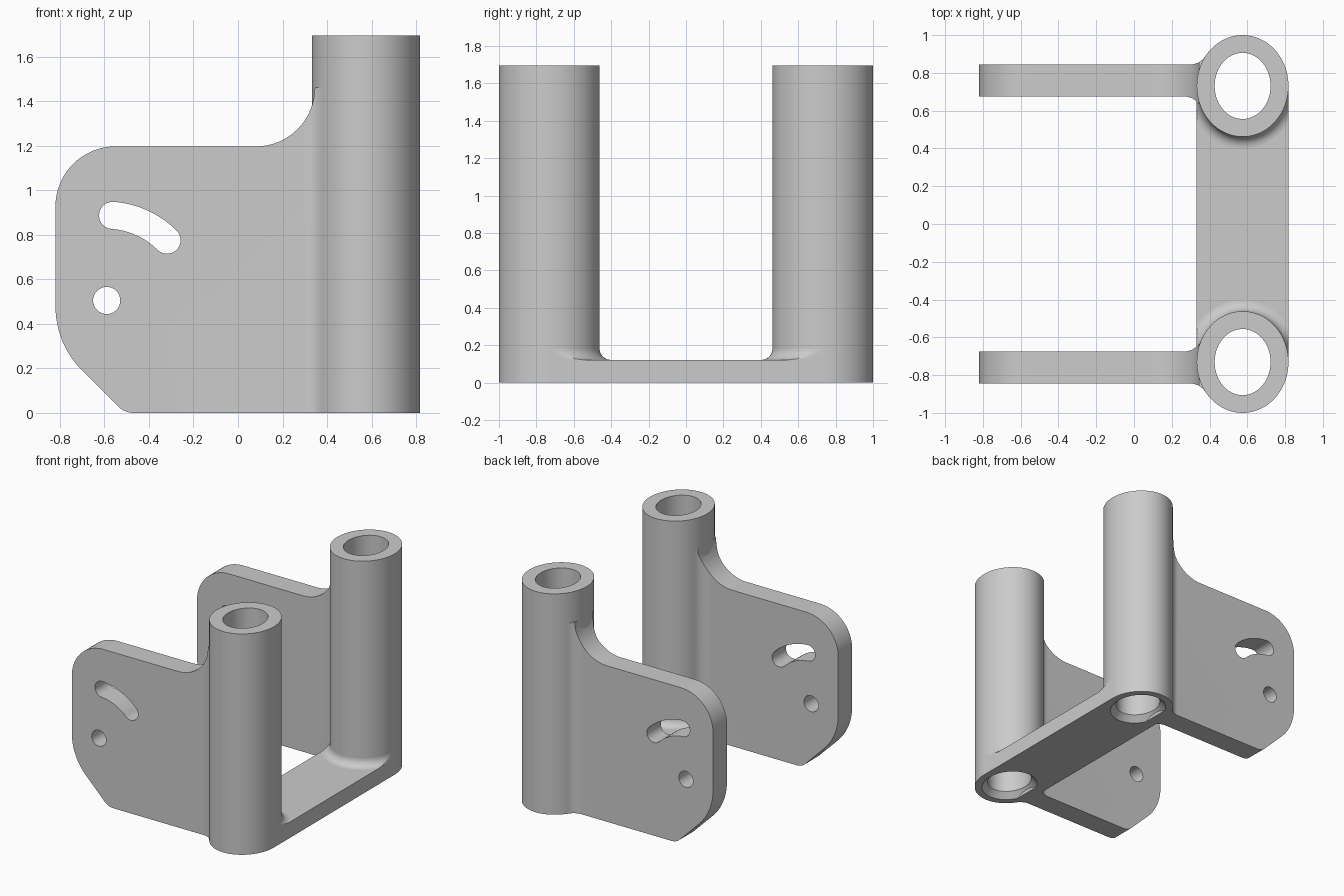
import bpy, bmesh
from math import sin, cos, tan, pi, radians, atan2, sqrt
from mathutils import Vector

cube = bpy.data.objects.get("Cube")
if cube:
    bpy.data.objects.remove(cube, do_unlink=True)

# Shared dimensions
TX, TY = 0.575, 0.731          # tube axis
RX, RY = 0.243, 0.269          # tube outer radii
BX, BY = 0.148, 0.175          # bore radii
HEIGHT, BAR_TOP = 1.695, 0.122
PLATE_IN, PLATE_OUT = 0.675, 0.844
SEG = 96

grey = bpy.data.materials.new("light_grey")
grey.use_nodes = True
GREY = (0.6, 0.6, 0.6, 1)
grey.diffuse_color = GREY
grey.node_tree.nodes["Principled BSDF"].inputs["Base Color"].default_value = GREY


def make(name, bm, closed=True):
    bmesh.ops.remove_doubles(bm, verts=bm.verts, dist=1e-5)
    if closed:
        bmesh.ops.recalc_face_normals(bm, faces=bm.faces)
    mesh = bpy.data.meshes.new(name)
    bm.to_mesh(mesh)
    bm.free()
    mesh.materials.append(grey)
    obj = bpy.data.objects.new(name, mesh)
    bpy.context.collection.objects.link(obj)
    return obj


def prism(name, pts, place, lo, hi):
    """Extrude a 2D outline; place(u, v, w) maps it into space."""
    bm = bmesh.new()
    a = [bm.verts.new(place(u, v, lo)) for u, v in pts]
    b = [bm.verts.new(place(u, v, hi)) for u, v in pts]
    bm.faces.new(a)
    bm.faces.new(b[::-1])
    for i in range(len(pts)):
        j = (i + 1) % len(pts)
        bm.faces.new((a[i], a[j], b[j], b[i]))
    return make(name, bm)


def plan(u, v, w):
    return (u, v, w)


def side(u, v, w):
    return (u, w, v)


def arc(cx, cy, r, start, end, n=16, ry=None):
    ry = r if ry is None else ry
    angles = [radians(start + (end - start) * i / n) for i in range(n + 1)]
    return [(cx + r * cos(t), cy + ry * sin(t)) for t in angles]


def activate(obj):
    bpy.ops.object.select_all(action='DESELECT')
    obj.select_set(True)
    bpy.context.view_layer.objects.active = obj


def boolean(obj, tool, operation):
    tool.hide_render = True
    mod = obj.modifiers.new("cut", 'BOOLEAN')
    mod.operation, mod.object, mod.solver = operation, tool, 'EXACT'
    activate(obj)
    bpy.ops.object.modifier_apply(modifier=mod.name)
    bpy.data.objects.remove(tool, do_unlink=True)


def finish(obj, mirrored=True):
    activate(obj)
    if mirrored:
        mod = obj.modifiers.new("mirror", 'MIRROR')
        mod.use_axis = (False, True, False)
        mod.use_mirror_merge = False
        bpy.ops.object.modifier_apply(modifier=mod.name)
    bpy.ops.object.shade_smooth_by_angle(angle=radians(30))


# Upright tubes: closed ring profile with a countersunk bore at the bottom
bm = bmesh.new()
profile = [(RX, RY, 0), (RX, RY, HEIGHT), (BX, BY, HEIGHT),
           (BX, BY, 0.045), (BX + 0.042, BY + 0.042, 0)]
rings = [[bm.verts.new((x, y, z)) for x, y in arc(TX, TY, rx, 0, 360, SEG, ry)[:-1]]
         for rx, ry, z in profile]
for k, ring in enumerate(rings):
    nxt = rings[(k + 1) % len(rings)]
    for i in range(SEG):
        j = (i + 1) % SEG
        bm.faces.new((ring[i], ring[j], nxt[j], nxt[i]))
finish(make("upright_tubes", bm))

# Base bar, with hollow ends that stay inside the tube walls
MID_X, MID_Y = 0.215, 0.243
far_end = arc(TX, TY, MID_X, 0, -180, 32, MID_Y)
near_end = arc(TX, -TY, MID_X, 180, 0, 32, MID_Y)
outline = ([(TX + RX, TY)] + far_end + [(TX - RX, TY), (TX - RX, -TY)]
           + near_end + [(TX + RX, -TY)])
finish(prism("base_bar", outline, plan, 0, BAR_TOP), mirrored=False)

# Fillets where the tubes meet the bar, clipped to the bar width
bm = bmesh.new()
R, STEPS = 0.06, 8
rows = []
for k in range(STEPS + 1):
    t = pi / 2 * k / STEPS
    d, z = R - R * cos(t), BAR_TOP + R - R * sin(t)
    rows.append([bm.verts.new((min(max(x, TX - RX), TX + RX), y, z))
                 for x, y in arc(TX, TY, RX + d, 180, 360, SEG // 2, RY + d)])
for r0, r1 in zip(rows, rows[1:]):
    for i in range(SEG // 2):
        bm.faces.new((r0[i], r1[i], r1[i + 1], r0[i + 1]))
bm.normal_update()
if sum(f.normal.z for f in bm.faces) < 0:
    bmesh.ops.reverse_faces(bm, faces=bm.faces)
finish(make("bar_fillets", bm, closed=False))


# Side plates: side outline limited by a plan outline that flares into the tube
def flare(y, sign, r=0.1):
    cy = y + sign * r
    s = (cy - TY) / (RY + r)
    c = sqrt(1 - s * s)
    cx = TX - (RX + r) * c
    end = atan2(TY + RY * s - cy, TX - RX * c - cx)
    return arc(cx, cy, r, -90 * sign, end * 180 / pi, 12)


LEFT, TOP, END, FOOT = -0.82, 1.197, 0.345, -0.51
CORNER, SWEEP, R_LOW, R_TOE = 0.27, 0.265, 0.41, 0.1
bend = tan(pi / 8)
low_z = FOOT - LEFT
plate_outline = (
    arc(LEFT + CORNER, TOP - CORNER, CORNER, 180, 90)
    + arc(END - SWEEP, TOP + SWEEP, SWEEP, -90, 0, 20)
    + [(0.41, TOP + SWEEP), (0.41, 0)]
    + arc(FOOT + R_TOE * bend, R_TOE, R_TOE, 270, 225, 8)
    + arc(LEFT + R_LOW, low_z + R_LOW * bend, R_LOW, 225, 180, 12))
plate = prism("side_plates", plate_outline, side, TY - 0.3, TY + 0.3)

outer, inner = flare(PLATE_OUT, 1), flare(PLATE_IN, -1)
plan_outline = ([(-0.9, PLATE_IN), (-0.9, PLATE_OUT)] + outer
                + [(0.45, outer[-1][1]), (0.45, inner[-1][1])] + inner[::-1])
boolean(plate, prism("plan_limit", plan_outline, plan, -0.1, 1.8), 'INTERSECT')

# Pivot hole and the curved slot centred on it
HX, HZ, HOLE, SWING = -0.59, 0.505, 0.061, 0.383
A0, A1 = 45, 86
hole = arc(HX, HZ, HOLE, 0, 360, 40)[:-1]


def slot_end(a, start):
    x, z = HX + SWING * cos(radians(a)), HZ + SWING * sin(radians(a))
    return arc(x, z, HOLE, start, start + 180, 16)


slot = (arc(HX, HZ, SWING + HOLE, A0, A1)[:-1] + slot_end(A1, A1)
        + arc(HX, HZ, SWING - HOLE, A1, A0)[1:-1] + slot_end(A0, A0 + 180)[:-1])
for name, pts in (("hole_cutter", hole), ("slot_cutter", slot)):
    boolean(plate, prism(name, pts, side, 0.4, 1.1), 'DIFFERENCE')
finish(plate)
